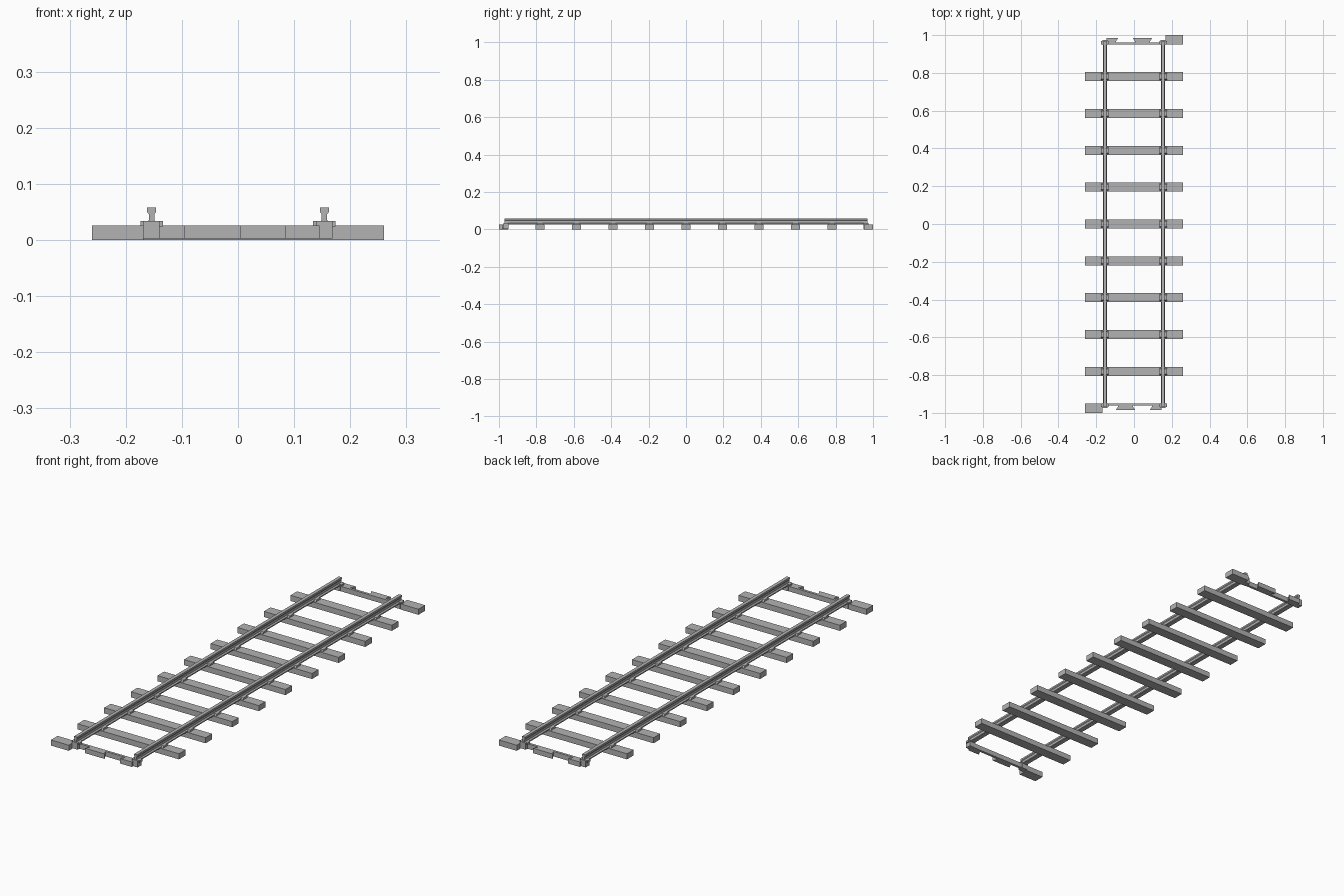
import bpy, bmesh
from mathutils import Matrix

cube = bpy.data.objects.get("Cube")
if cube:
    bpy.data.objects.remove(cube)

grey = bpy.data.materials.new("plain_grey")
grey.use_nodes = True
grey.diffuse_color = (0.45, 0.45, 0.45, 1)
grey.node_tree.nodes["Principled BSDF"].inputs["Base Color"].default_value = (0.45, 0.45, 0.45, 1)

HALF_TURN = Matrix.Rotation(3.14159265, 4, 'Z')
GAUGE = 0.154      # rail centre distance from the middle
PITCH = 0.195      # sleeper spacing
TOP = 0.026        # sleeper height


def prism(name, outline, axis, start, end):
    """Extrude a 2D outline: (x, y) along z, (x, z) along y or (y, z) along x."""
    place = {'x': lambda a, b, t: (t, a, b),
             'y': lambda a, b, t: (a, t, b),
             'z': lambda a, b, t: (a, b, t)}[axis]
    bm = bmesh.new()
    low = [bm.verts.new(place(a, b, start)) for a, b in outline]
    high = [bm.verts.new(place(a, b, end)) for a, b in outline]
    bm.faces.new(low)
    bm.faces.new(high)
    n = len(outline)
    for i in range(n):
        j = (i + 1) % n
        bm.faces.new((low[i], low[j], high[j], high[i]))
    bmesh.ops.recalc_face_normals(bm, faces=bm.faces)
    mesh = bpy.data.meshes.new(name)
    bm.to_mesh(mesh)
    bm.free()
    mesh.materials.append(grey)
    ob = bpy.data.objects.new(name, mesh)
    bpy.context.collection.objects.link(ob)
    return ob


def box(name, x0, x1, y0, y1, z0, z1):
    return prism(name, [(x0, y0), (x1, y0), (x1, y1), (x0, y1)], 'z', z0, z1)


def turned_copy(ob, name):
    """Repeat an end part at the opposite end of the track."""
    copy = bpy.data.objects.new(name, ob.data)
    copy.matrix_world = HALF_TURN
    bpy.context.collection.objects.link(copy)


def chair(name, x, y):
    """Low tapered plate that holds the rail on a sleeper."""
    outline = [(y - 0.02, TOP - 0.002), (y + 0.02, TOP - 0.002),
               (y + 0.013, 0.034), (y - 0.013, 0.034)]
    return prism(name, outline, 'x', x - 0.02, x + 0.02)


# Rails: foot, web and head
half = [(0.011, 0.026), (0.011, 0.031), (0.005, 0.035),
        (0.005, 0.046), (0.008, 0.05), (0.008, 0.058)]
section = half + [(-x, z) for x, z in reversed(half)]
for side, label in ((1, "left"), (-1, "right")):
    prism(label + "_rail", [(x + side * GAUGE, z) for x, z in section], 'y', -0.97, 0.97)

# Full sleepers with their chairs
for i in range(-4, 5):
    y = i * PITCH
    box("sleeper", -0.26, 0.26, y - 0.024, y + 0.024, 0, TOP)
    for side in (-1, 1):
        chair("rail_chair", side * GAUGE, y)

# End parts, made at the front and repeated at the back
ends = [
    box("end_half_sleeper", -0.26, -0.168, -1, -0.951, 0, TOP),
    box("end_crossbar", -0.165, 0.165, -0.962, -0.95, 0.003, TOP),
]
for x0, x1, taper0, taper1 in ((-0.095, 0.005, 0.014, 0.014), (0.085, 0.145, 0.014, 0)):
    ends.append(prism("end_interlock_tab",
                      [(x0, -0.985), (x1, -0.985), (x1 - taper1, -0.958), (x0 + taper0, -0.958)],
                      'z', 0.003, TOP))
for side in (-1, 1):
    x = side * GAUGE
    ends.append(box("rail_end_holder", x - 0.014, x + 0.014, -0.975, -0.948, 0.003, 0.034))
    ends.append(box("rail_end_clip", x - 0.02, x + 0.02, -0.969, -0.95, 0.024, 0.034))
for ob in ends:
    turned_copy(ob, "back_" + ob.name.split(".")[0])
    ob.name = "front_" + ob.name.split(".")[0]
